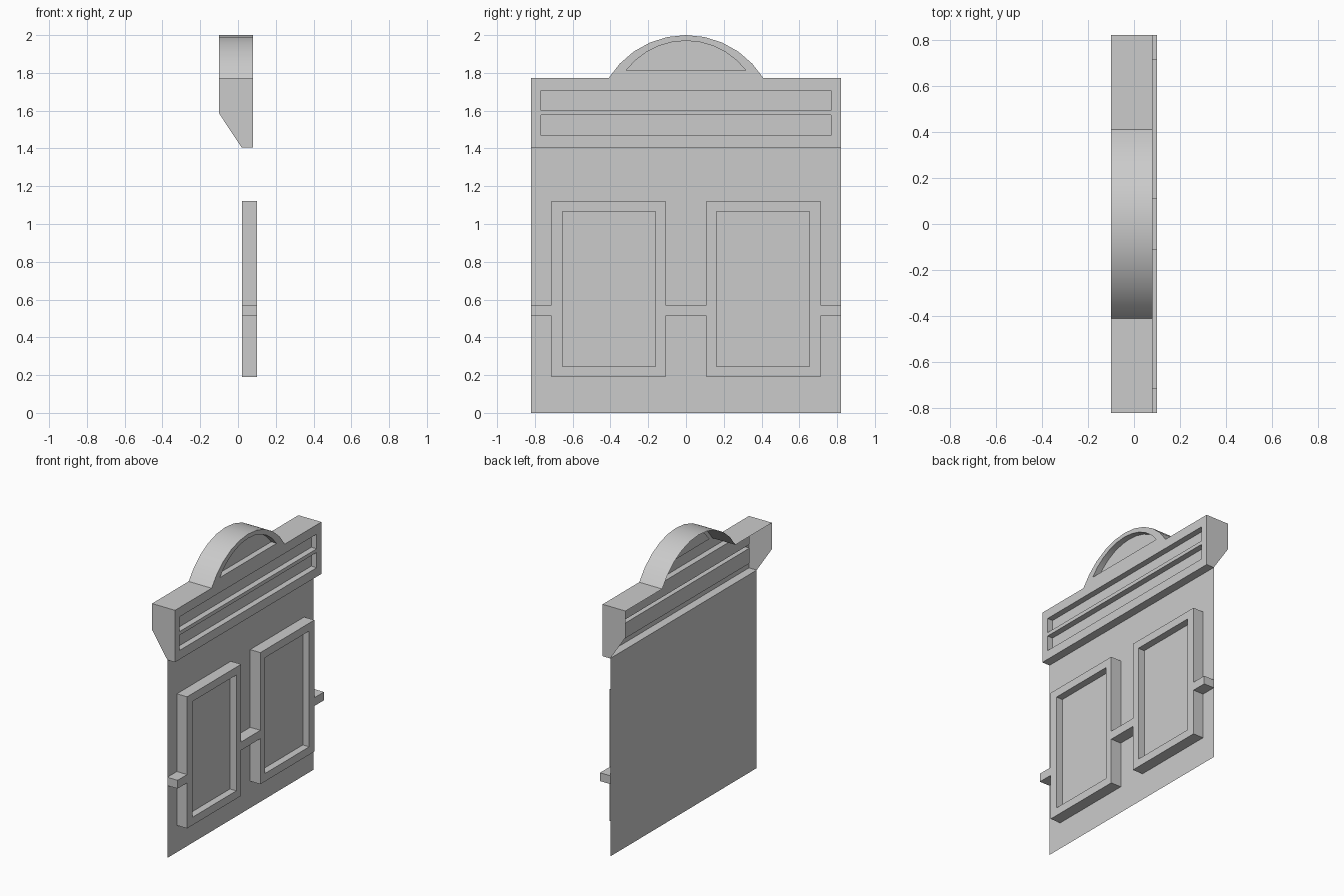
import bpy, bmesh, math

if "Cube" in bpy.data.objects:
    bpy.data.objects.remove(bpy.data.objects["Cube"])

W = 0.82                      # half width
WALL, RAISED, PANE = 0.02, 0.10, 0.05
BACK, FACE, SUNK = -0.10, 0.08, 0.038
Z0, Z1 = 1.404, 1.772         # cornice bottom and top


def finish(name, bm, smooth=False):
    bmesh.ops.remove_doubles(bm, verts=bm.verts, dist=1e-4)
    bmesh.ops.recalc_face_normals(bm, faces=bm.faces)
    front = max(bm.faces, key=lambda f: f.calc_center_median().x)
    if front.normal.x < 0:
        bmesh.ops.reverse_faces(bm, faces=bm.faces)
    me = bpy.data.meshes.new(name)
    bm.to_mesh(me)
    bm.free()
    ob = bpy.data.objects.new(name, me)
    bpy.context.collection.objects.link(ob)
    if smooth:
        bpy.context.view_layer.objects.active = ob
        ob.select_set(True)
        bpy.ops.object.shade_smooth_by_angle(angle=math.radians(25))
        ob.select_set(False)


def face(bm, pts):
    return bm.faces.new([bm.verts.new(p) for p in pts])


def arc(half, base, top, n=10):
    """Circular arc from +half to -half over a chord at height base."""
    rise = top - base
    r = (half ** 2 + rise ** 2) / (2 * rise)
    a = math.asin(half / r)
    return [(r * math.sin(a - 2 * a * i / n), top - r + r * math.cos(a - 2 * a * i / n))
            for i in range(n + 1)]


# flat wall sheet
bm = bmesh.new()
face(bm, [(WALL, -W, 0), (WALL, W, 0), (WALL, W, Z0), (WALL, -W, Z0)])
finish("wall", bm)

# window frames, panes and sill bars as one stepped relief
half = [0.108, 0.162, 0.655, 0.713, W]
ys = [-y for y in reversed(half)] + half
zs = [0.19, 0.246, 0.513, 0.572, 1.067, 1.123]


def level(i, j):
    if not (0 <= i < len(ys) - 1 and 0 <= j < len(zs) - 1):
        return WALL
    y, z = abs(ys[i] + ys[i + 1]) / 2, (zs[j] + zs[j + 1]) / 2
    if half[1] < y < half[2] and zs[1] < z < zs[4]:
        return PANE
    if half[0] < y < half[3] or zs[2] < z < zs[3]:
        return RAISED
    return WALL


bm = bmesh.new()
for i in range(len(ys)):
    for j in range(len(zs)):
        h, left, below = level(i, j), level(i - 1, j), level(i, j - 1)
        y, z = ys[i], zs[j]
        if h != WALL:
            y2, z2 = ys[i + 1], zs[j + 1]
            face(bm, [(h, y, z), (h, y2, z), (h, y2, z2), (h, y, z2)])
        if h != left:
            z2 = zs[j + 1]
            face(bm, [(h, y, z), (h, y, z2), (left, y, z2), (left, y, z)])
        if h != below:
            y2 = ys[i + 1]
            face(bm, [(h, y, z), (h, y2, z), (below, y2, z), (below, y, z)])
finish("window_frames", bm)

# cornice: face with sunken slots and arch, open at the back
outer = [(-W, Z0), (W, Z0), (W, Z1)] + arc(0.41, Z1, 2.0) + [(-W, Z1)]
sunk = [[(-0.767, a), (0.767, a), (0.767, b), (-0.767, b)]
        for a, b in ((1.468, 1.576), (1.602, 1.706))]
sunk.append(arc(0.318, 1.812, 1.97))

bm = bmesh.new()
edges = []
for loop in [outer] + sunk:
    vs = [bm.verts.new((FACE, y, z)) for y, z in loop]
    edges += [bm.edges.new((vs[k - 1], vs[k])) for k in range(len(vs))]
bmesh.ops.triangle_fill(bm, use_beauty=True, use_dissolve=False, edges=edges, normal=(1, 0, 0))


def band(loop, depth):
    for (y, z), (y2, z2) in zip(loop, loop[1:]):
        face(bm, [(FACE, y, z), (FACE, y2, z2), (depth, y2, z2), (depth, y, z)])


for loop in sunk:
    band(loop + loop[:1], SUNK)
    face(bm, [(SUNK, y, z) for y, z in loop])
band(outer[2:], BACK)         # top and arch
band(outer[:2], WALL)         # underside
for y in (-W, W):             # end brackets with sloped back
    face(bm, [(x, y, z) for x, z in ((FACE, Z0), (FACE, Z1), (BACK, Z1), (BACK, 1.585), (WALL, Z0))])
finish("cornice", bm, smooth=True)
